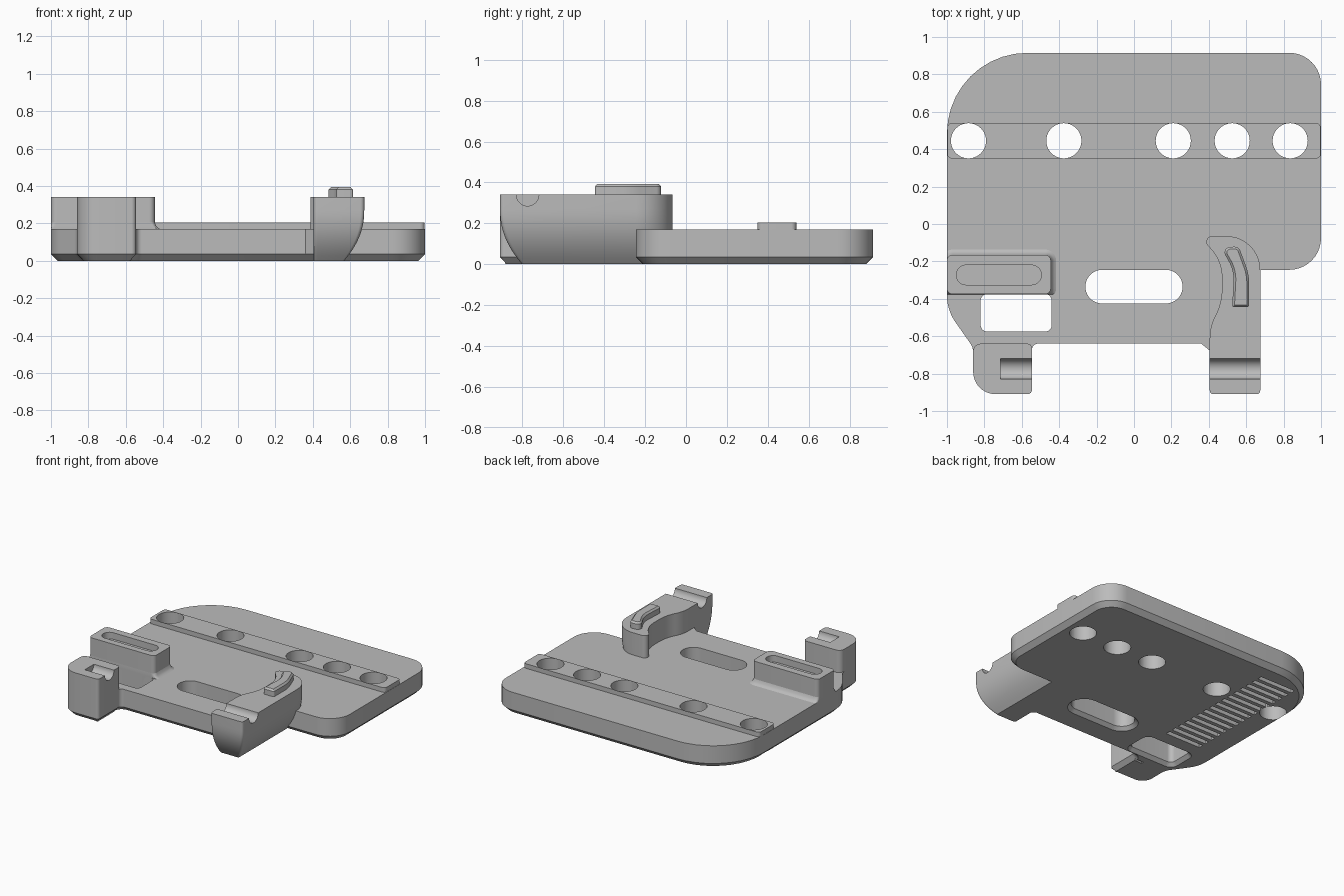
import bpy
import bmesh
import math
from mathutils import Vector, Matrix

cube = bpy.data.objects.get("Cube")
if cube:
    bpy.data.objects.remove(cube, do_unlink=True)

grey = bpy.data.materials.new("light grey plastic")
grey.use_nodes = True
grey.diffuse_color = (0.5, 0.5, 0.5, 1)
grey.node_tree.nodes["Principled BSDF"].inputs["Base Color"].default_value = (0.5, 0.5, 0.5, 1)


def rounded(corners, steps=10):
    """Counter-clockwise outline from (x, y, radius) corners."""
    out = []
    for i, (x, y, r) in enumerate(corners):
        p = Vector((x, y))
        a = (Vector(corners[i - 1][:2]) - p).normalized()
        b = (Vector(corners[(i + 1) % len(corners)][:2]) - p).normalized()
        if r == 0:
            out.append(p)
            continue
        half = a.angle(b) / 2
        reach = r / math.tan(half)
        centre = p + (a + b).normalized() * (r / math.sin(half))
        start = p + a * reach - centre
        sweep = start.angle_signed(p + b * reach - centre)
        for k in range(steps + 1):
            out.append(centre + Matrix.Rotation(-sweep * k / steps, 2) @ start)
    return out


def rect(x0, x1, y0, y1, r):
    return rounded([(x0, y0, r), (x1, y0, r), (x1, y1, r), (x0, y1, r)])


def inset(pts, d):
    """Move an outline inwards by d, outwards when d is negative."""
    out = []
    for i, p in enumerate(pts):
        e = (p - pts[i - 1]).normalized()
        f = (pts[(i + 1) % len(pts)] - p).normalized()
        n, m = Vector((-e.y, e.x)), Vector((-f.y, f.x))
        out.append(p + (n + m) * (d / max(1 + n.dot(m), 0.4)))
    return out


def loft(name, rings):
    """Closed solid through (height, outline) rings."""
    bm = bmesh.new()
    loops = [[bm.verts.new((p.x, p.y, z)) for p in pts] for z, pts in rings]
    n = len(loops[0])
    bm.faces.new(loops[0][::-1])
    bm.faces.new(loops[-1])
    for low, high in zip(loops, loops[1:]):
        for i in range(n):
            j = (i + 1) % n
            bm.faces.new((low[i], low[j], high[j], high[i]))
    bmesh.ops.recalc_face_normals(bm, faces=bm.faces)
    mesh = bpy.data.meshes.new(name)
    bm.to_mesh(mesh)
    bm.free()
    mesh.materials.append(grey)
    obj = bpy.data.objects.new(name, mesh)
    bpy.context.collection.objects.link(obj)
    return obj


def stack(name, pts, layers):
    return loft(name, [(z, inset(pts, d)) for z, d in layers])


def cut(obj, cutters):
    for c in cutters:
        mod = obj.modifiers.new("cut", "BOOLEAN")
        mod.operation = "DIFFERENCE"
        mod.solver = "EXACT"
        mod.object = c
    bpy.context.view_layer.update()
    done = obj.evaluated_get(bpy.context.evaluated_depsgraph_get())
    mesh = bpy.data.meshes.new_from_object(done)
    obj.modifiers.clear()
    obj.data = mesh


# Base plate with a chamfered underside
plate_outline = rounded([
    (-0.6, -0.69, 0), (-0.545, -0.69, 0), (-0.545, -0.64, 0.03), (0.36, -0.64, 0), (0.415, -0.685, 0),
    (0.52, -0.685, 0), (0.52, -0.245, 0), (1, -0.245, 0.17), (1, 0.915, 0.17),
    (-1, 0.915, 0.43), (-1, -0.46, 0.25), (-0.86, -0.66, 0.08), (-0.86, -0.72, 0), (-0.6, -0.72, 0)])
plate = stack("base_plate", plate_outline, [(0, 0.035), (0.035, 0), (0.17, 0)])

# Raised rail
rail = stack("hole_rail", rect(-0.998, 0.998, 0.35, 0.54, 0.025), [(0.15, 0), (0.205, 0)])

# Through holes, slots and underside grip grooves
holes = [stack("hole_cutter", rect(x - 0.094, x + 0.094, 0.351, 0.539, 0.0939), [(-0.1, 0), (0.3, 0)])
         for x in (-0.885, -0.375, 0.21, 0.525, 0.835)]
flare = [(-0.01, -0.035), (0.025, 0), (0.168, 0), (0.3, 0)]
slots = [stack("slot_cutter", rect(-0.26, 0.26, -0.425, -0.245, 0.0899), flare),
         stack("window_cutter", rect(-0.82, -0.44, -0.575, -0.375, 0.035), flare)]
grooves = [stack("groove_cutter", rect(-0.8, -0.5, y, y + 0.035, 0.004), [(-0.05, 0), (0.035, 0)])
           for y in [-0.25 + 0.066 * i for i in range(16)]]
cut(plate, holes + slots + grooves)
cut(rail, holes)


# Raised block with a filleted foot and a recess
def foot(pts, x_min, y_min):
    rings = []
    for z, d in [(0.168, -0.032), (0.175, -0.018), (0.187, -0.007), (0.205, 0)]:
        rings.append((z, [Vector((max(p.x, x_min), max(p.y, y_min))) for p in inset(pts, d)]))
    return rings


block_outline = rect(-1, -0.445, -0.375, -0.165, 0.03)
block = stack("raised_block", block_outline, [(0.1, 0), (0.34, 0)])
block_foot = loft("block_fillet", foot(block_outline, -1, -0.376))
recess = stack("recess_cutter", rect(-0.95, -0.495, -0.325, -0.22, 0.052), [(0.29, 0), (0.4, 0)])
cut(block, [recess])
cut(block_foot, [stack("core_cutter", inset(block_outline, 0.01), [(0.1, 0), (0.4, 0)])])


# Round channel cutter lying along x
def channel(x0, x1):
    bm = bmesh.new()
    turn = Matrix.Translation(((x0 + x1) / 2, -0.775, 0.34)) @ Matrix.Rotation(math.pi / 2, 4, "Y")
    bmesh.ops.create_cone(bm, cap_ends=True, segments=40, radius1=0.055, radius2=0.055,
                          depth=x1 - x0, matrix=turn)
    for f in bm.faces:
        f.smooth = True
    mesh = bpy.data.meshes.new("channel_cutter")
    bm.to_mesh(mesh)
    bm.free()
    mesh.materials.append(grey)
    obj = bpy.data.objects.new("channel_cutter", mesh)
    bpy.context.collection.objects.link(obj)
    return obj


# Right-hand post with a blind channel
post = stack("corner_post", rounded([
    (-0.86, -0.91, 0.12), (-0.545, -0.91, 0.025), (-0.545, -0.64, 0.025), (-0.86, -0.64, 0.04)]),
    [(0, 0.035), (0.035, 0), (0.34, 0)])
channels = [channel(-0.715, -0.4), channel(0.3, 0.8)]
cut(post, channels[:1])

# Curved arm, its outer and front faces tucking in towards the bottom
arm_outline = rounded([
    (0.405, -0.91, 0.02), (0.675, -0.91, 0.02), (0.675, -0.065, 0.18), (0.35, -0.065, 0.03),
    (0.47, -0.2, 0.22), (0.47, -0.42, 0.3), (0.405, -0.55, 0.25)])
arm_rings = []
for k in range(11):
    z = 0.027 * k
    d = 0.108 * (1 - k / 10) ** 2.2
    arm_rings.append((z, [Vector((p.x - d * max(0, (p.x - 0.5) / 0.175),
                                  p.y + d * max(0, (-0.6 - p.y) / 0.31))) for p in arm_outline]))
arm_rings.append((0.34, arm_outline))
arm = loft("curved_arm", arm_rings)
cut(arm, channels[1:])

# Curved key on top of the arm
key_outline = rounded([
    (0.525, -0.445, 0.012), (0.615, -0.445, 0.012), (0.615, -0.27, 0.25), (0.56, -0.12, 0.035),
    (0.465, -0.125, 0.03), (0.535, -0.25, 0.2)])
key = stack("arm_key", key_outline, [(0.32, 0), (0.38, 0), (0.393, 0.012)])

# Remove cutters and shade
for obj in list(bpy.data.objects):
    if "_cutter" in obj.name:
        bpy.data.objects.remove(obj, do_unlink=True)
bpy.ops.object.select_all(action="DESELECT")
for obj in (plate, rail, block, block_foot, post, arm, key):
    obj.select_set(True)
bpy.context.view_layer.objects.active = plate
bpy.ops.object.shade_smooth_by_angle(angle=math.radians(30))
